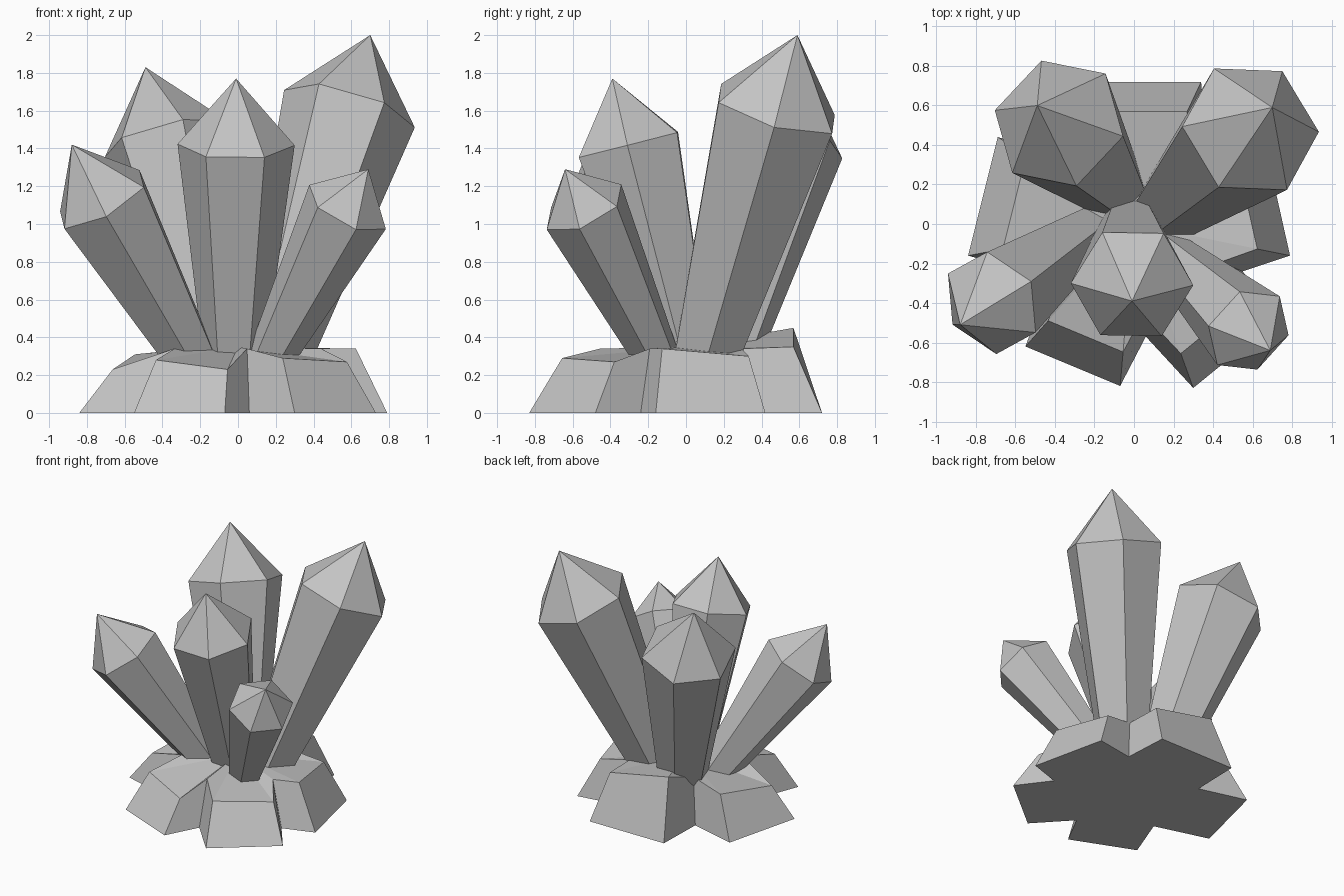
import bpy
import bmesh
import math
from mathutils import Vector

# Remove the default cube
default_cube = bpy.data.objects.get("Cube")
if default_cube:
    bpy.data.objects.remove(default_cube, do_unlink=True)


def make_material(name, level):
    material = bpy.data.materials.new(name)
    material.use_nodes = True
    colour = (level, level, level, 1)
    material.diffuse_color = colour
    for node in material.node_tree.nodes:
        if node.type == "BSDF_PRINCIPLED":
            node.inputs["Base Color"].default_value = colour
    return material


grey_stone = make_material("grey_stone", 0.55)


def finish(name, bm):
    """Turn a bmesh into a flat shaded object."""
    bmesh.ops.recalc_face_normals(bm, faces=bm.faces[:])
    mesh = bpy.data.meshes.new(name)
    bm.to_mesh(mesh)
    bm.free()
    mesh.materials.append(grey_stone)
    part = bpy.data.objects.new(name, mesh)
    bpy.context.scene.collection.objects.link(part)
    return part


def bridge(bm, lower, upper):
    """Join two rings of the same length with side faces."""
    count = len(lower)
    for i in range(count):
        j = (i + 1) % count
        bm.faces.new((lower[i], lower[j], upper[j], upper[i]))


def cap_with_point(bm, ring, point):
    """Close a ring with a fan of triangles meeting at a point."""
    apex = bm.verts.new(point)
    for i, vert in enumerate(ring):
        bm.faces.new((vert, ring[(i + 1) % len(ring)], apex))


def crystal(name, root, shoulder, tip, radius, turn):
    """Six-sided shaft widening from its root to a shoulder, then a point."""
    root, shoulder, tip = Vector(root), Vector(shoulder), Vector(tip)
    axis = (tip - root).normalized()
    tilt = Vector((0, 0, 1)).rotation_difference(axis)
    taper = 0.55
    sink = 0.2
    # Continue the shaft down into the rock along its own taper
    buried = root + (root - shoulder) * sink
    buried_radius = radius * (taper - (1 - taper) * sink)
    bm = bmesh.new()

    def ring(centre, size):
        verts = []
        for side in range(6):
            angle = math.radians(turn) + side * math.tau / 6
            offset = Vector((math.cos(angle), math.sin(angle), 0)) * size
            verts.append(bm.verts.new(centre + tilt @ offset))
        return verts

    lower = ring(buried, buried_radius)
    upper = ring(shoulder, radius)
    bm.faces.new(lower[::-1])
    bridge(bm, lower, upper)
    cap_with_point(bm, upper, tip)
    return finish(name, bm)


def rock_base(name, lobes, inset, notch_inset, notch_height):
    """Star-shaped rock: each lobe has two outer corners and a notch after it."""
    bm = bmesh.new()
    lower, upper = [], []

    def corner(point, scale, height):
        x, y = point
        lower.append(bm.verts.new((x, y, 0)))
        upper.append(bm.verts.new((x * scale, y * scale, height)))

    for first, second, notch, first_height, second_height in lobes:
        corner(first, inset, first_height)
        corner(second, inset, second_height)
        corner(notch, notch_inset, notch_height)
    bm.faces.new(lower[::-1])
    bridge(bm, lower, upper)
    cap_with_point(bm, upper, (0, 0, 0.35))
    return finish(name, bm)


# Rock base, counter-clockwise from the front
rock_base(
    "rock_base",
    [
        ((-.55, -.62), (-.07, -.82), (.06, -.57), .28, .23),
        ((.3, -.83), (.73, -.48), (.55, -.24), .29, .27),
        ((.79, -.16), (.66, .42), (.36, .37), .34, .3),
        ((.34, .72), (-.31, .72), (-.32, .34), .35, .45),
        ((-.69, .44), (-.84, -.16), (-.42, -.28), .31, .23),
    ],
    inset=0.79,
    notch_inset=0.8,
    notch_height=0.34,
)

# Crystals leaning outward from the rock
crystal("front_crystal", (-.02, -.03, .35), (-.01, -.305, 1.42),
        (-.01, -.39, 1.77), radius=.31, turn=-1)
crystal("front_right_crystal", (-.28, -.08, .35), (-.72, -.4, 1.13),
        (-.88, -.51, 1.42), radius=.275, turn=30)
crystal("front_left_crystal", (.2, -.18, .35), (.58, -.54, 1.09),
        (.69, -.64, 1.29), radius=.235, turn=-12)
crystal("back_left_crystal", (.21, .12, .35), (.59, .48, 1.61),
        (.7, .59, 2), radius=.36, turn=0)
crystal("back_right_crystal", (-.13, .22, .35), (-.38, .51, 1.45),
        (-.49, .6, 1.83), radius=.345, turn=-13)
